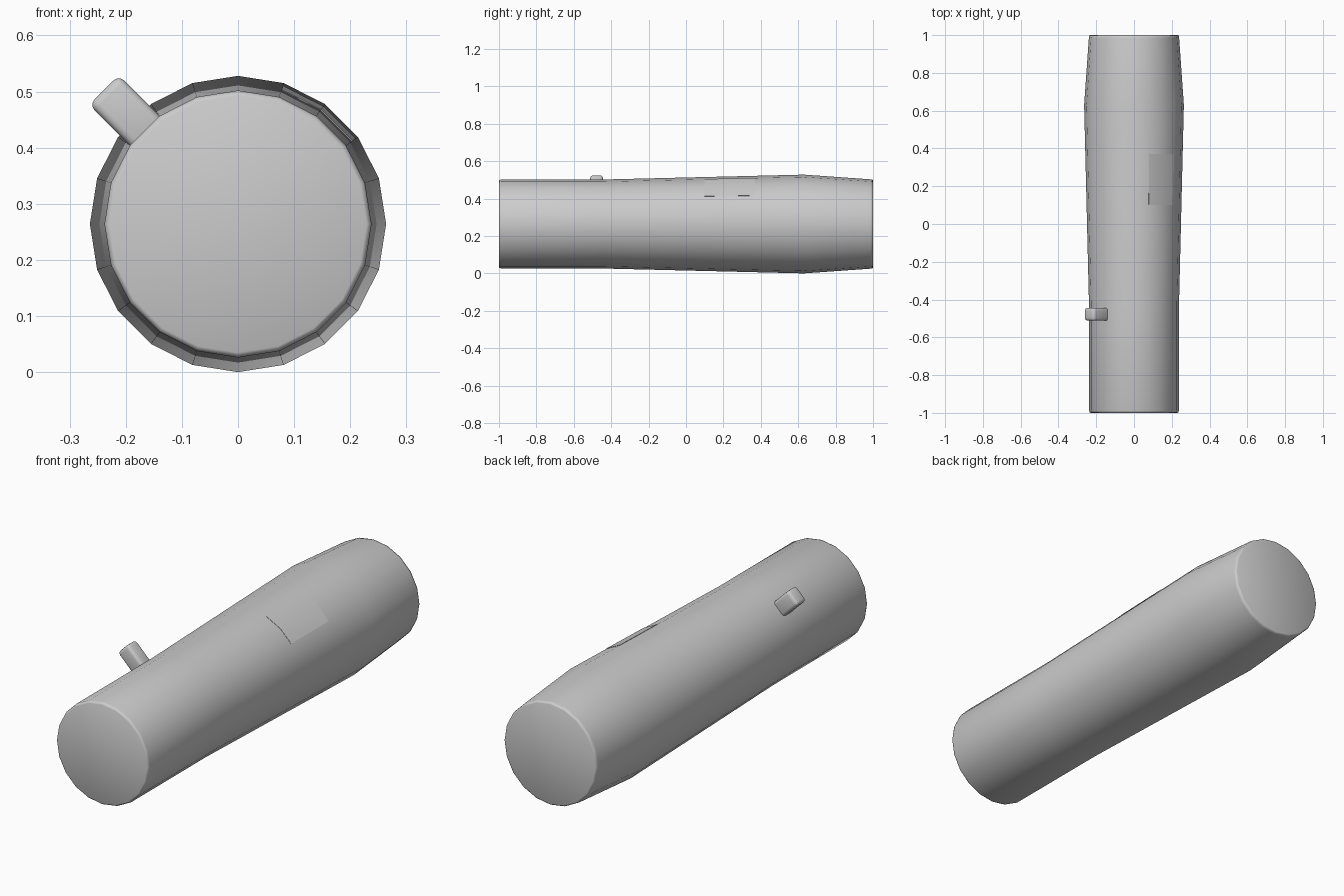
import bpy, bmesh
from math import sin, cos, radians, pi
from mathutils import Matrix, Vector

if "Cube" in bpy.data.objects:
    bpy.data.objects.remove(bpy.data.objects["Cube"])

SIDES, AXIS_Z = 20, 0.264


def finish(name, bm, angle=40):
    bmesh.ops.recalc_face_normals(bm, faces=bm.faces)
    mesh = bpy.data.meshes.new(name)
    bm.to_mesh(mesh)
    bm.free()
    obj = bpy.data.objects.new(name, mesh)
    bpy.context.collection.objects.link(obj)
    bpy.ops.object.select_all(action='DESELECT')
    obj.select_set(True)
    bpy.context.view_layer.objects.active = obj
    bpy.ops.object.shade_smooth_by_angle(angle=radians(angle))
    return obj


def point(radius, y, angle):
    # angle is measured from straight up towards +x
    return Vector((radius * sin(angle), y, AXIS_Z + radius * cos(angle)))


# Body: 20-sided tapered barrel along y
profile = [(-1.0, 0.229), (-0.997, 0.235), (-0.988, 0.238), (-0.44, 0.238),
           (0.63, 0.264), (0.985, 0.239), (0.997, 0.237), (1.0, 0.231)]
bm = bmesh.new()
rings = [[bm.verts.new(point(r, y, 2 * pi * i / SIDES)) for i in range(SIDES)]
         for y, r in profile]
for a, b in zip(rings, rings[1:]):
    for i in range(SIDES):
        j = (i + 1) % SIDES
        bm.faces.new((a[i], a[j], b[j], b[i]))
bm.faces.new(rings[0])
bm.faces.new(rings[-1])
finish("handle_body", bm, 60)

# Side panel: thin plate following two facets of the barrel
bm = bmesh.new()
rows = []
for y in (0.10, 0.37):
    r = 0.238 + 0.026 * (y + 0.44) / 1.07
    for lift in (-0.004, 0.0015):
        rows.append([bm.verts.new(point(r + lift, y, radians(a))) for a in (18, 36, 54)])
low0, top0, low1, top1 = rows
for a, b in ((low0, low1), (top0, top1), (low0, top0), (low1, top1)):
    for i in range(2):
        bm.faces.new((a[i], a[i + 1], b[i + 1], b[i]))
for i in (0, 2):
    bm.faces.new((low0[i], top0[i], top1[i], low1[i]))
finish("side_panel", bm, 30)

# Peg: rounded block standing out at 45 degrees
inner, outer = 0.21, 0.338
bm = bmesh.new()
bmesh.ops.create_cube(bm, size=1, matrix=Matrix.Diagonal((0.075, 0.068, outer - inner, 1)))
bmesh.ops.bevel(bm, geom=bm.edges[:], offset=0.014, segments=3, profile=0.5, affect='EDGES')
bmesh.ops.transform(bm, verts=bm.verts, matrix=(
    Matrix.Translation((0, -0.478, AXIS_Z)) @ Matrix.Rotation(radians(-45), 4, 'Y')
    @ Matrix.Translation((0, 0, (inner + outer) / 2))))
finish("switch_peg", bm, 40)
